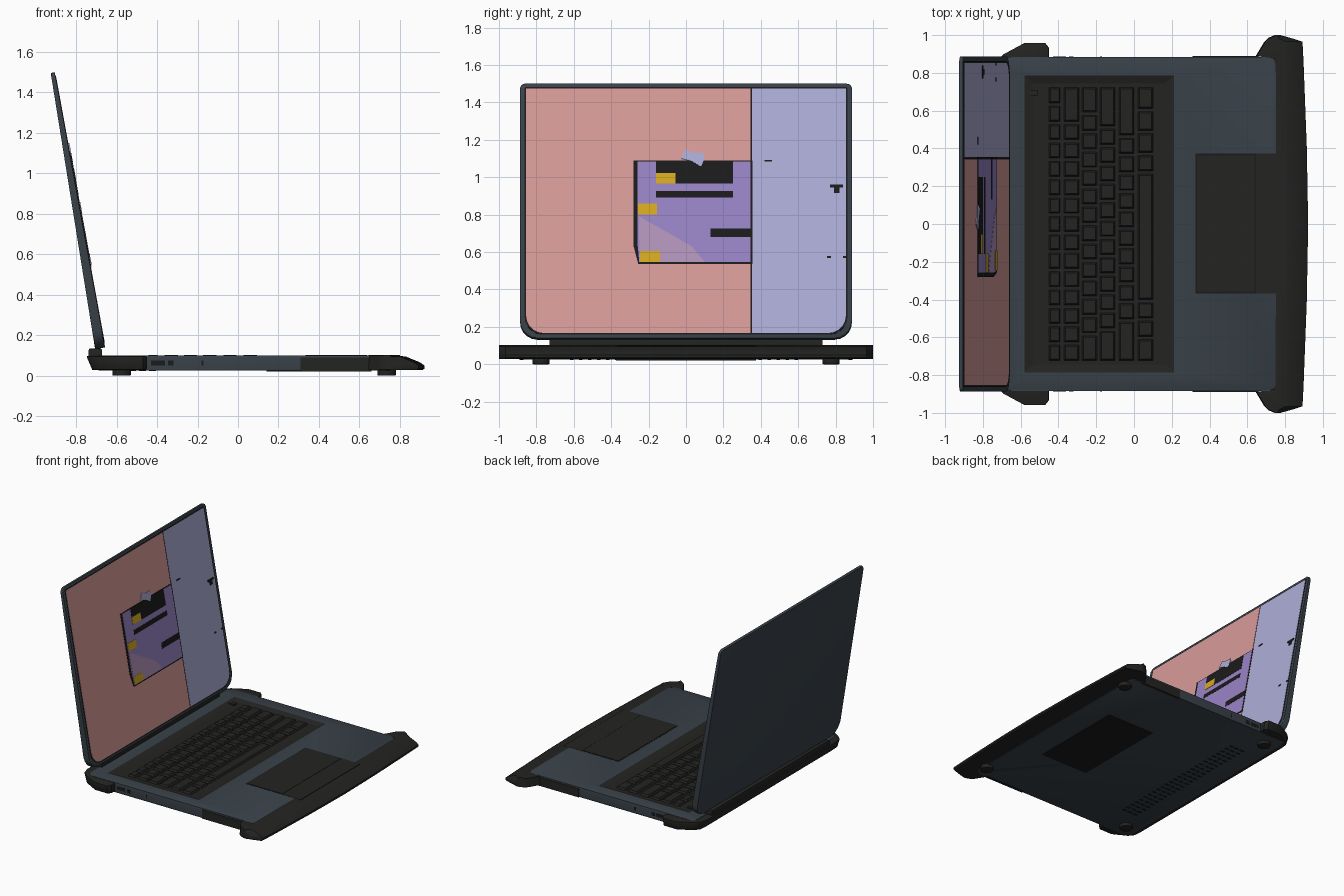
import bpy, bmesh, math
from mathutils import Vector

if "Cube" in bpy.data.objects:
    bpy.data.objects.remove(bpy.data.objects["Cube"])


def material(name, r, g, b):
    m = bpy.data.materials.new(name)
    m.diffuse_color = (r, g, b, 1)
    m.use_nodes = True
    m.node_tree.nodes["Principled BSDF"].inputs["Base Color"].default_value = m.diffuse_color
    return m


SLATE = material("slate", 0.040, 0.053, 0.066)
DARK = material("dark grey", 0.017, 0.017, 0.016)
BLACK = material("black", 0.011, 0.011, 0.011)
RED = material("dusty red", 0.68, 0.33, 0.315)
LAVENDER = material("lavender", 0.42, 0.42, 0.68)
PURPLE = material("purple", 0.315, 0.225, 0.56)
MAUVE = material("mauve", 0.45, 0.30, 0.49)
YELLOW = material("yellow", 0.68, 0.40, 0.015)


def flat(a, b, d):              # plan outline, d is height
    return Vector((a, b, d))


def screen(y, z, d):            # tilted screen plane, d goes towards the back
    t = (z - 0.14) / 0.984
    return Vector((-0.657 - 0.18 * t - 0.984 * d, y, z - 0.18 * d))


def lid_shape(y, z, d):         # same plane, thinning towards the top
    return screen(y, z, d * (1 - 0.43 * (z - 0.14) / 0.984))


def finish(name, bm, mat, smooth=False):
    bmesh.ops.recalc_face_normals(bm, faces=bm.faces)
    me = bpy.data.meshes.new(name)
    bm.to_mesh(me)
    bm.free()
    me.materials.append(mat)
    ob = bpy.data.objects.new(name, me)
    bpy.context.collection.objects.link(ob)
    if smooth:
        bpy.ops.object.select_all(action='DESELECT')
        ob.select_set(True)
        bpy.context.view_layer.objects.active = ob
        bpy.ops.object.shade_smooth_by_angle(angle=math.radians(35))
    return ob


def add_prism(bm, pts, d0, d1, place=flat, bevel=0, top=None):
    lo = [bm.verts.new(place(a, b, d0)) for a, b in pts]
    hi = [bm.verts.new(place(a, b, d1)) for a, b in (top or pts)]
    caps = [bm.faces.new(lo), bm.faces.new(hi)]
    n = len(pts)
    for i in range(n):
        bm.faces.new((lo[i], lo[(i + 1) % n], hi[(i + 1) % n], hi[i]))
    if bevel:
        edges = list({e for f in caps for e in f.edges})
        bmesh.ops.bevel(bm, geom=edges, offset=bevel, segments=2, profile=0.5, affect='EDGES')


def prism(name, pts, d0, d1, mat, place=flat, bevel=0, top=None):
    bm = bmesh.new()
    add_prism(bm, pts, d0, d1, place, bevel, top)
    return finish(name, bm, mat, bevel > 0)


def rect(a0, a1, b0, b1):
    return [(a0, b0), (a1, b0), (a1, b1), (a0, b1)]


def rounded(a0, a1, b0, b1, radii, steps=5):
    out = []
    for i, ((a, b), r) in enumerate(zip(rect(a0, a1, b0, b1), radii)):
        if r == 0:
            out.append((a, b))
            continue
        ca = a + r if i in (0, 3) else a - r
        cb = b + r if i in (0, 1) else b - r
        for k in range(steps + 1):
            t = math.radians(180 + 90 * i + 90 * k / steps)
            out.append((ca + r * math.cos(t), cb + r * math.sin(t)))
    return out


# Base body with a sunken keyboard well
body = prism("base_body", rounded(-0.69, 0.757, -0.885, 0.885, [0.04] * 4), 0.025, 0.1, SLATE, bevel=0.01)
cutter = prism("keyboard_well_cutter", rect(-0.535, 0.165, -0.745, 0.745), 0.088, 0.112, DARK,
               top=rect(-0.645, 0.275, -0.855, 0.855))
for v in cutter.data.vertices:   # walls slope so that the rim matches at deck height
    if v.co.z > 0.1:
        v.co.x += 0.018 if v.co.x < 0 else -0.018
        v.co.y += 0.03 if v.co.y < 0 else -0.03
cutter.hide_render = True
mod = body.modifiers.new("well", 'BOOLEAN')
mod.operation, mod.solver, mod.object = 'DIFFERENCE', 'EXACT', cutter
mod.material_mode = 'TRANSFER'
bpy.context.view_layer.objects.active = body
bpy.ops.object.modifier_apply(modifier="well")
bpy.data.objects.remove(cutter)

# Keys: row position and widths in key units from the left (-y) end
bm = bmesh.new()
rows = [(-0.45, -0.39, [1] * 15),
        (-0.37, -0.29, [1] * 13 + [2]),
        (-0.275, -0.195, [1.5] + [1] * 12 + [1.5]),
        (-0.18, -0.10, [1.75] + [1] * 11 + [2.25]),
        (-0.08, 0.0, [2.25] + [1] * 10 + [2.75]),
        (0.02, 0.10, [1.3, 1, 1, 7, 1, 1.2, 1.2, 1.3])]
unit = 1.46 / 15
for x0, x1, widths in rows:
    y = -0.73
    for w in widths:
        a, b = y + 0.008, y + w * unit - 0.008
        add_prism(bm, rect(x0, x1, a, b), 0.087, 0.103,
                  top=rect(x0 + 0.008, x1 - 0.008, a + 0.008, b - 0.008))
        y += w * unit
add_prism(bm, rect(-0.56, -0.51, 0.68, 0.71), 0.085, 0.099)
finish("keys", bm, DARK)

# Touchpad and the dark plate in front of it
prism("touchpad_gap", rect(0.325, 0.645, -0.367, 0.372), 0.096, 0.101, BLACK)
prism("touchpad", rect(0.333, 0.637, -0.358, 0.363), 0.096, 0.1025, DARK)
prism("front_plate", rect(0.645, 0.80, -0.367, 0.372), 0.09, 0.1015, DARK)

# Front bumper lofted along y with wings past the sides
half = [(0.0, 0.74, 0.922), (0.4, 0.74, 0.915), (0.875, 0.74, 0.897), (0.89, 0.645, 0.896),
        (0.965, 0.69, 0.892), (0.985, 0.71, 0.83), (1.0, 0.745, 0.775)]
stations = [(-y, a, b) for y, a, b in half[:0:-1]] + half
bm = bmesh.new()
rings = []
for y, xi, xo in stations:
    s = min(1, (xo - xi) / 0.17)
    sec = [(xi, 0.03), (xo - 0.01, 0.028), (xo, 0.035), (xo, 0.05), (xo - 0.02 * s, 0.065),
           (xo - 0.09 * s, 0.094), (xo - 0.15 * s, 0.102), (xi + 0.005, 0.099)]
    rings.append([bm.verts.new((x, y, z)) for x, z in sec])
for r, q in zip(rings, rings[1:]):
    for i in range(len(r)):
        j = (i + 1) % len(r)
        bm.faces.new((r[i], r[j], q[j], q[i]))
bm.faces.new(rings[0])
bm.faces.new(rings[-1])
finish("front_bumper", bm, DARK, True)

# Rear bumper wrapping both back corners
side = [(-0.75, 0.80), (-0.735, 0.86), (-0.69, 0.90), (-0.58, 0.96), (-0.47, 0.96),
        (-0.45, 0.935), (-0.45, 0.86), (-0.66, 0.84)]
outline = side + [(x, -y) for x, y in reversed(side)]
lower = [(max(x, -0.72), y * 0.985) for x, y in outline]
prism("rear_bumper", lower, 0.028, 0.098, DARK, top=outline, bevel=0.008)

# Side strips and ports on both sides
for s, label in ((-1, "left"), (1, "right")):
    y0, y1 = sorted((s * 0.87, s * 0.889))
    prism(label + "_side_strip", rect(0.31, 0.66, y0, y1), 0.022, 0.09, DARK)
    y0, y1 = sorted((s * 0.87, s * 0.887))
    bm = bmesh.new()
    for x0, x1 in ((-0.43, -0.36), (-0.345, -0.32), (-0.18, -0.17)):
        add_prism(bm, rect(x0, x1, y0, y1), 0.05, 0.075)
    finish(label + "_ports", bm, BLACK)

# Underside: battery hatch, vent slots and round feet
prism("underside_hatch", rect(0.14, 0.55, -0.375, 0.375), 0.02, 0.028, BLACK)
bm = bmesh.new()
for i in range(26):
    for x in (-0.54, -0.49, -0.44):
        y = -0.62 + i * 0.048
        add_prism(bm, rect(x, x + 0.035, y, y + 0.018), 0.0235, 0.027)
finish("vent_slots", bm, BLACK)
for x in (-0.575, 0.735):
    for y in (-0.775, 0.775):
        ring = [(x + 0.046 * math.cos(k * math.tau / 24), y + 0.046 * math.sin(k * math.tau / 24))
                for k in range(24)]
        prism("foot", ring, 0.0, 0.04, DARK, bevel=0.006)

# Hinge bar and lid
prism("hinge_bar", rect(-0.738, -0.672, -0.73, 0.73), 0.085, 0.135, DARK, bevel=0.008)
prism("lid", rounded(-0.887, 0.887, 0.14, 1.5, [0.09, 0.09, 0.025, 0.025]), 0.0, 0.05, SLATE,
      place=lid_shape, bevel=0.006)


# Display layers, each a thin plate in front of the lid
def plate(name, pts, layer, mat):
    prism(name, pts, 0.003, -0.0015 * layer, mat, place=screen)


plate("display_border", rounded(-0.864, 0.864, 0.158, 1.482, [0.10, 0.10, 0.01, 0.01]), 1, BLACK)
plate("display_red", rounded(-0.855, 0.345, 0.166, 1.474, [0.095, 0, 0, 0]), 2, RED)
plate("display_lavender", rounded(0.353, 0.855, 0.166, 1.474, [0, 0.095, 0, 0]), 2, LAVENDER)
plate("picture_frame", [(-0.28, 1.09), (0.355, 1.09), (0.355, 0.535), (-0.255, 0.535), (-0.28, 0.63)], 3, BLACK)
plate("picture", [(-0.26, 1.083), (0.345, 1.083), (0.345, 0.545), (-0.25, 0.545), (-0.26, 0.65)], 4, PURPLE)
plate("picture_wedge", [(-0.252, 0.79), (0.03, 0.63), (0.10, 0.546), (-0.248, 0.546)], 4.6, MAUVE)
bm = bmesh.new()
for r in ((-0.16, 0.25, 0.965, 1.088), (-0.16, 0.25, 0.89, 0.925), (0.13, 0.35, 0.68, 0.725),
          (0.42, 0.46, 1.083, 1.092), (0.77, 0.84, 0.945, 0.96), (0.79, 0.82, 0.915, 0.945),
          (0.755, 0.775, 0.567, 0.577), (0.84, 0.855, 0.567, 0.577)):
    add_prism(bm, rect(*r), 0.003, -0.0073, place=screen)
finish("picture_bars", bm, BLACK)
bm = bmesh.new()
for r in ((-0.16, -0.055, 0.965, 1.022), (-0.257, -0.155, 0.80, 0.857), (-0.247, -0.14, 0.546, 0.605)):
    add_prism(bm, rect(*r), 0.003, -0.0085, place=screen)
finish("picture_tabs", bm, YELLOW)
plate("picture_blob", [(-0.03, 1.10), (0.0, 1.15), (0.03, 1.13), (0.09, 1.13), (0.10, 1.10),
                       (0.08, 1.055), (0.03, 1.085)], 5.6, LAVENDER)
